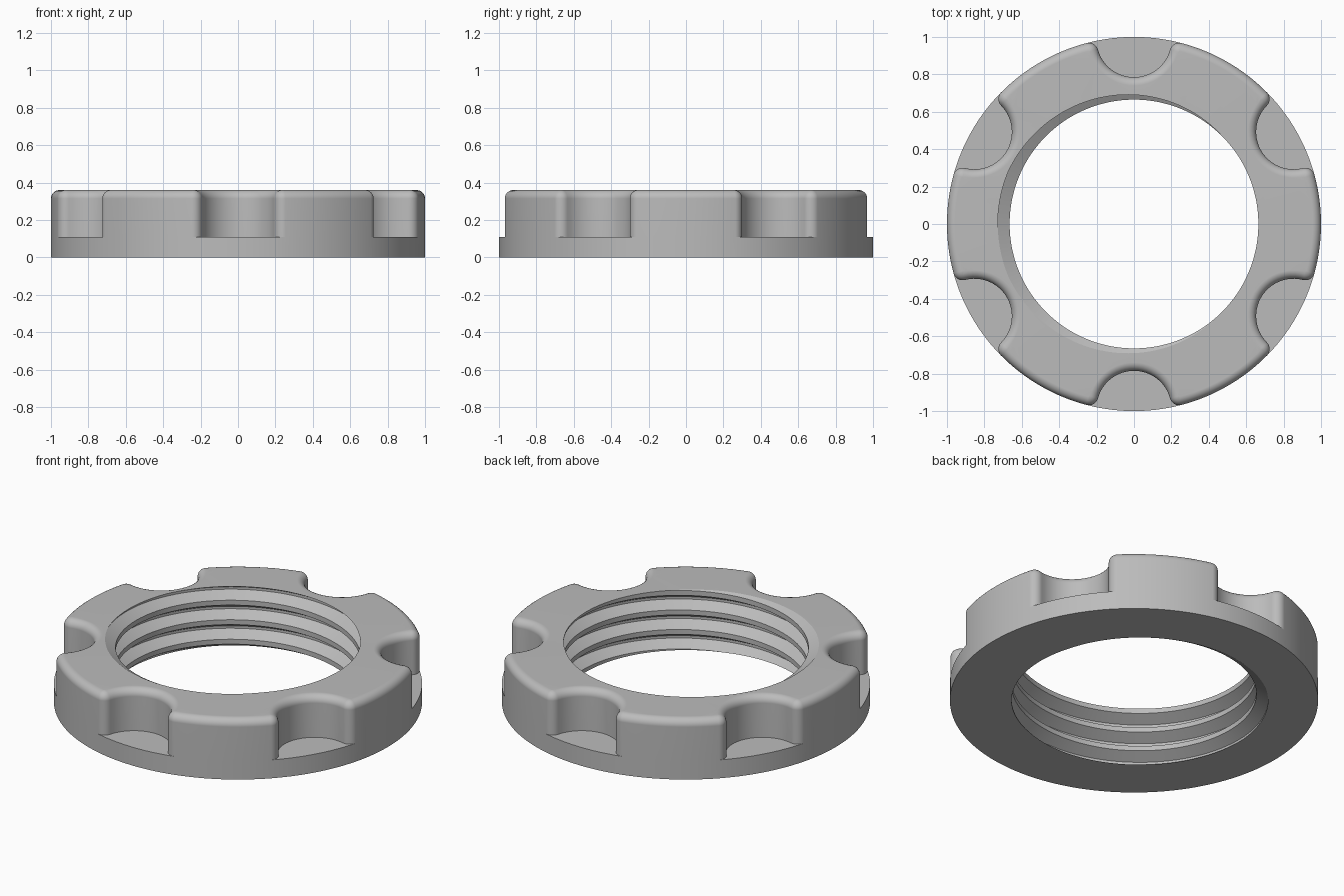
import bpy
import bmesh
from math import sin, cos, pi, atan2, sqrt, floor, radians
from mathutils import Vector

if "Cube" in bpy.data.objects:
    bpy.data.objects.remove(bpy.data.objects["Cube"])

HEIGHT, LEDGE = 0.36, 0.11
GRIPS = 6
SCALLOP_AT, SCALLOP_R = 0.985, 0.2    # finger scallop centre distance and radius
CORNER_R, EDGE_R = 0.05, 0.045        # lobe corner and top edge rounding
BORE_R, PITCH = 0.665, 0.117          # threaded bore
DEPTH = 0.541 * PITCH


def arc(cx, cy, r, a0, a1, n):
    return [Vector((cx + r * cos(a0 + (a1 - a0) * i / n),
                    cy + r * sin(a0 + (a1 - a0) * i / n))) for i in range(n + 1)]


def outline(inset):
    """Six-lobed grip outline, offset inwards."""
    # Corner arc centre, with the scallop axis along +x
    x = ((1 - CORNER_R) ** 2 + SCALLOP_AT ** 2 - (SCALLOP_R + CORNER_R) ** 2) / (2 * SCALLOP_AT)
    y = sqrt((1 - CORNER_R) ** 2 - x * x)
    to_scallop = atan2(-y, SCALLOP_AT - x)
    out = atan2(y, x)
    r = CORNER_R - inset
    half = arc(SCALLOP_AT, 0, SCALLOP_R + inset, pi, to_scallop + pi, 12)
    half += arc(x, y, r, to_scallop, out, 8)[1:]
    half += arc(0, 0, 1 - inset, out, pi / GRIPS, 8)[1:]
    section = [Vector((p.x, -p.y)) for p in reversed(half[1:])] + half[:-1]
    points = []
    for k in range(GRIPS):
        a = pi / 6 + k * 2 * pi / GRIPS
        points += [Vector((p.x * cos(a) - p.y * sin(a), p.x * sin(a) + p.y * cos(a)))
                   for p in section]
    return points


def thread_radius(z, angle):
    """Truncated 60 degree thread, with its groove at the back of the top rim."""
    t = (z - HEIGHT) / PITCH - (angle - pi) / (2 * pi)
    t = abs(t - floor(t + 0.5))
    return BORE_R + DEPTH * min(1, max(0, (0.375 - t) / 0.3125))


def skin(bm, rows, closed):
    """Quads between successive rows of points."""
    verts = [[bm.verts.new(p) for p in row] for row in rows]
    for low, high in zip(verts, verts[1:]):
        n = len(low)
        for i in range(n if closed else n - 1):
            j = (i + 1) % n
            bm.faces.new((low[i], low[j], high[j], high[i]))


bm = bmesh.new()

# Outer skin: flange, ledge, grip wall and rounded top edge
base = outline(0)
rim = [p.normalized() for p in base]
levels = [(rim, 0), (rim, LEDGE), (base, LEDGE)]
for i in range(7):
    a = i / 6 * pi / 2
    levels.append((outline(EDGE_R * (1 - cos(a))), HEIGHT - EDGE_R * (1 - sin(a))))
skin(bm, [[(p.x, p.y, z) for p in pts] for pts, z in levels], True)

# Threaded bore: helical rows trimmed at the two end planes
COLS = 144
rows = []
for turn in range(-5, 2):
    for t in (-0.375, -0.0625, 0.0625, 0.375):
        row = []
        for c in range(COLS + 1):
            a = 2 * pi * c / COLS
            z = HEIGHT + PITCH * (turn + t + (a - pi) / (2 * pi))
            z = min(HEIGHT, max(0, z))
            r = thread_radius(z, a)
            row.append((r * cos(a), r * sin(a), z))
        rows.append(row)
skin(bm, rows, False)
bmesh.ops.remove_doubles(bm, verts=bm.verts, dist=0.00005)

# Flat top and bottom faces between the bore and the outer skin
for z, up in ((HEIGHT, 1), (0, -1)):
    edges = [e for e in bm.edges if len(e.link_faces) == 1
             and all(abs(v.co.z - z) < 0.0002 for v in e.verts)]
    bmesh.ops.triangle_fill(bm, edges=edges, use_beauty=True, normal=(0, 0, up))
bmesh.ops.recalc_face_normals(bm, faces=bm.faces)

mesh = bpy.data.meshes.new("threaded_ring_nut")
bm.to_mesh(mesh)
bm.free()
nut = bpy.data.objects.new("threaded_ring_nut", mesh)
bpy.context.collection.objects.link(nut)

# Grey material
grey = bpy.data.materials.new("grey")
grey.use_nodes = True
colour = (0.5, 0.5, 0.5, 1)
grey.diffuse_color = colour
grey.node_tree.nodes["Principled BSDF"].inputs["Base Color"].default_value = colour
mesh.materials.append(grey)

# Smooth curves, crisp edges
bpy.ops.object.select_all(action='DESELECT')
nut.select_set(True)
bpy.context.view_layer.objects.active = nut
bpy.ops.object.shade_smooth_by_angle(angle=radians(30))
weighted = nut.modifiers.new("flat_normals", 'WEIGHTED_NORMAL')
weighted.keep_sharp = True
